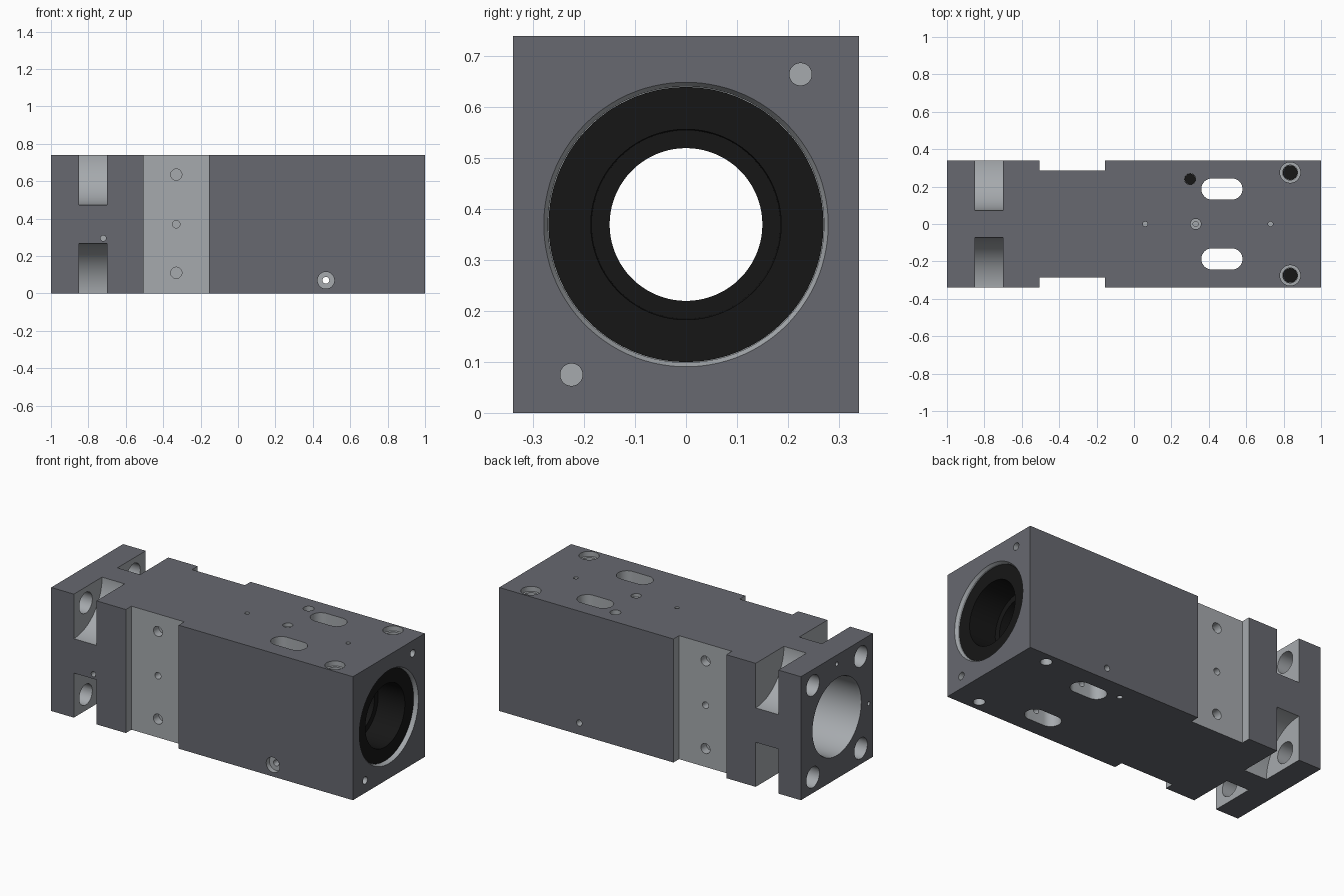
import bpy, bmesh, math
from mathutils import Vector

if "Cube" in bpy.data.objects:
    bpy.data.objects.remove(bpy.data.objects["Cube"])


def material(name, rgb):
    m = bpy.data.materials.new(name)
    m.diffuse_color = (*rgb, 1)
    m.use_nodes = True
    m.node_tree.nodes["Principled BSDF"].inputs["Base Color"].default_value = m.diffuse_color
    return m


DARK = material("dark_grey", (0.135, 0.14, 0.16))
LIGHT = material("machined_grey", (0.38, 0.40, 0.42))
BLACK = material("black", (0.008, 0.008, 0.008))


def finish(name, bm, mat):
    bmesh.ops.recalc_face_normals(bm, faces=bm.faces)
    me = bpy.data.meshes.new(name)
    bm.to_mesh(me)
    bm.free()
    me.materials.append(mat)
    ob = bpy.data.objects.new(name, me)
    bpy.context.collection.objects.link(ob)
    return ob


def box(name, x, y, z, mat=LIGHT):
    bm = bmesh.new()
    bmesh.ops.create_cube(bm, size=1)
    for v in bm.verts:
        v.co = Vector([(a + b) / 2 + c * (b - a) for (a, b), c in zip((x, y, z), v.co)])
    return finish(name, bm, mat)


def lathe(name, profile, origin, direction, mat=LIGHT, closed=False, n=48):
    """Turn (distance, radius) points about an axis; closed makes a hollow ring."""
    bm = bmesh.new()
    d = Vector(direction)
    u = d.orthogonal().normalized()
    w = d.cross(u)
    rings = []
    for t, r in profile:
        c = Vector(origin) + d * t
        rings.append([bm.verts.new(c + r * (u * math.cos(a) + w * math.sin(a)))
                      for a in (2 * math.pi * (i + 0.5) / n for i in range(n))])
    pairs = list(zip(rings, rings[1:]))
    if closed:
        pairs.append((rings[-1], rings[0]))
    else:
        bm.faces.new(rings[0])
        bm.faces.new(rings[-1])
    for a, b in pairs:
        for i in range(n):
            j = (i + 1) % n
            bm.faces.new((a[i], a[j], b[j], b[i]))
    return finish(name, bm, mat)


def slot(x, y, half, r, z0, z1, n=16):
    bm = bmesh.new()
    pts = []
    for side in (1, -1):
        for i in range(n + 1):
            a = math.pi * i / n - math.pi / 2
            pts.append((x + side * (half - r + r * math.cos(a)), y + side * r * math.sin(a)))
    f = bm.faces.new([bm.verts.new((px, py, z0)) for px, py in pts])
    ext = bmesh.ops.extrude_face_region(bm, geom=[f])["geom"]
    for v in ext:
        if isinstance(v, bmesh.types.BMVert):
            v.co.z = z1
    return finish("slot_cutter", bm, LIGHT)


def cut(cutter):
    cutter.hide_render = True
    mod = body.modifiers.new("cut", 'BOOLEAN')
    mod.operation = 'DIFFERENCE'
    mod.solver = 'EXACT'
    mod.material_mode = 'TRANSFER'
    mod.object = cutter
    bpy.context.view_layer.objects.active = body
    bpy.ops.object.modifier_apply(modifier=mod.name)
    bpy.data.objects.remove(cutter)


def drill(origin, direction, *steps, n=32):
    """Cut a stepped hole; each step is (radius, depth)."""
    profile, t = [], -0.02
    for r, depth in steps:
        profile += [(t, r), (depth, r)]
        t = depth
    cut(lathe("drill", profile, origin, direction, n=n))


W, H, C = 0.34, 0.74, 0.37
DOWN, UP = (0, 0, -1), (0, 0, 1)

# Main block
body = box("housing_block", (-1, 1), (-W, W), (0, H), DARK)

# Side recesses with screw holes
for s in (-1, 1):
    cut(box("recess", (-0.505, -0.155), sorted((s * 0.287, s * 0.45)), (-0.1, H + 0.1)))
    for z, r in ((0.11, 0.03), (C, 0.02), (0.635, 0.03)):
        drill((-0.33, s * 0.287, z), (0, -s, 0), (r, 0.05))

# Rounded corner pockets and flange bolt holes
for s in (-1, 1):
    for z, hole_z in ((0, 0.095), (H, 0.645)):
        cut(lathe("pocket", [(0, 0.267), (0.15, 0.267)], (-0.85, s * W, z), (1, 0, 0), n=96))
        drill((-1, s * 0.227, hole_z), (1, 0, 0), (0.062, 0.2))

# Main bore from end to end
cut(lathe("bore", [(-1.02, 0.238), (-0.985, 0.226), (-0.6, 0.226), (-0.6, 0.2),
                   (0.62, 0.2), (0.62, 0.271), (0.985, 0.271), (1.01, 0.285)],
          (0, 0, C), (1, 0, 0), n=96))

# Through slots, counterbored top holes and their underside holes
for s in (-1, 1):
    cut(slot(0.47, s * 0.187, 0.11, 0.057, -0.05, H + 0.05))
    drill((0.835, s * 0.275, H), DOWN, (0.055, 0.03), (0.04, 0.15))
    drill((0.835, s * 0.275, 0), UP, (0.032, 0.14))

# Small holes on the top and bottom
drill((0.30, 0.24, H), DOWN, (0.03, 0.15))
drill((0.30, 0.24, 0), UP, (0.015, 0.1))
drill((0.33, 0, H), DOWN, (0.028, 0.02), (0.014, 0.08))
for x in (0.06, 0.73):
    drill((x, 0, H), DOWN, (0.013, 0.05))

# Cross hole and small front hole
drill((0.47, -W, 0.07), (0, 1, 0), (0.045, 0.03), (0.018, 0.75))
drill((-0.72, -W, 0.295), (0, 1, 0), (0.015, 0.05))

# Dowel holes in both end faces
for y, z in ((0.225, 0.665), (-0.225, 0.075)):
    drill((1, y, z), (-1, 0, 0), (0.022, 0.06))
for y, z in ((0, 0.687), (-0.3, 0.335)):
    drill((-1, y, z), (1, 0, 0), (0.012, 0.05))

# Black insert in the bore
parts = [body, lathe("bore_insert", [(0.63, 0.27), (0.975, 0.27), (0.975, 0.187), (0.8, 0.185),
                                     (0.8, 0.15), (0.63, 0.15)],
                     (0, 0, C), (1, 0, 0), BLACK, True, 96)]

# Black screws sunk in the top holes
for x, y, r in ((0.835, 0.275, 0.039), (0.835, -0.275, 0.039), (0.30, 0.24, 0.029)):
    parts.append(lathe("sunk_screw", [(0.06, r), (0.149, r)], (x, y, H), DOWN, BLACK, n=32))

for ob in parts:
    bpy.ops.object.select_all(action='DESELECT')
    ob.select_set(True)
    bpy.context.view_layer.objects.active = ob
    bpy.ops.object.shade_smooth_by_angle(angle=math.radians(25))
